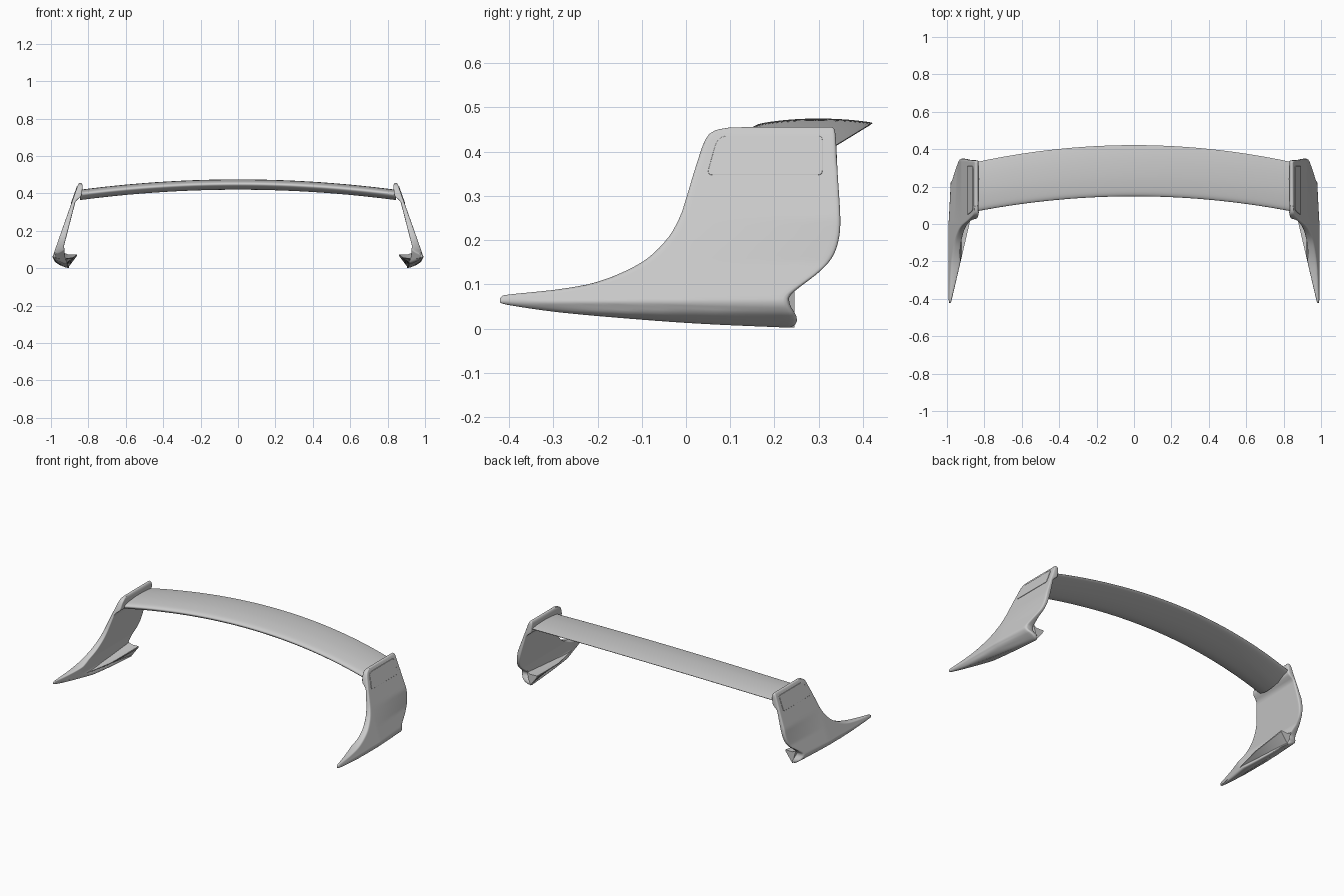
import bpy, bmesh
from mathutils import Vector

if "Cube" in bpy.data.objects:
    bpy.data.objects.remove(bpy.data.objects["Cube"])


def lerp_table(tab, v):
    if v <= tab[0][0]:
        return tab[0][1]
    for (a, fa), (b, fb) in zip(tab, tab[1:]):
        if v <= b:
            return fa + (fb - fa) * (v - a) / (b - a)
    return tab[-1][1]


def spline(pts, sub=8, closed=False):
    """Catmull-Rom curve through 2D points."""
    p = [Vector(q) for q in pts]
    n = len(p)
    get = (lambda i: p[i % n]) if closed else (lambda i: p[max(0, min(n - 1, i))])
    out = []
    for i in range(n if closed else n - 1):
        a, b, c, d = (get(i + k) for k in (-1, 0, 1, 2))
        for j in range(sub):
            t = j / sub
            out.append(0.5 * (2 * b + (c - a) * t + (2 * a - 5 * b + 4 * c - d) * t * t
                              + (3 * b - a - 3 * c + d) * t ** 3))
    return out if closed else out + [p[-1]]


def at(curve, u):
    """Point at fraction u of the curve's length."""
    ls = [0]
    for a, b in zip(curve, curve[1:]):
        ls.append(ls[-1] + (b - a).length)
    return Vector((lerp_table([(l, c[0]) for l, c in zip(ls, curve)], u * ls[-1]),
                   lerp_table([(l, c[1]) for l, c in zip(ls, curve)], u * ls[-1])))


def make(name, verts, faces, mirror=True, angle=0.6, bevel=0):
    bm = bmesh.new()
    vs = [bm.verts.new(v) for v in verts]
    for f in faces:
        bm.faces.new([vs[i] for i in f])
    bmesh.ops.recalc_face_normals(bm, faces=bm.faces)
    me = bpy.data.meshes.new(name)
    bm.to_mesh(me)
    bm.free()
    ob = bpy.data.objects.new(name, me)
    bpy.context.collection.objects.link(ob)
    bpy.context.view_layer.objects.active = ob
    ob.select_set(True)
    bpy.ops.object.shade_smooth_by_angle(angle=angle)
    ob.select_set(False)
    if bevel:
        m = ob.modifiers.new("bevel", 'BEVEL')
        m.width, m.segments = bevel, 2
    if mirror:
        ob.modifiers.new("mirror", 'MIRROR')
    return ob


def loft(name, rings, **kw):
    n = len(rings[0])
    verts = [v for r in rings for v in r]
    faces = [(i * n + j, i * n + (j + 1) % n, (i + 1) * n + (j + 1) % n, (i + 1) * n + j)
             for i in range(len(rings) - 1) for j in range(n)]
    faces += [tuple(range(n)), tuple(range(len(verts) - n, len(verts)))]
    return make(name, verts, faces, **kw)


# Arched wing blade: airfoil section swept across the span
foil = spline([(.148, .45), (.156, .459), (.18, .466), (.24, .473), (.30, .475), (.36, .473),
               (.414, .467), (.42, .463), (.40, .453), (.34, .437), (.28, .425), (.22, .42),
               (.175, .428), (.154, .44)], 4, True)
rings = []
for i in range(49):
    x = -.845 + 1.69 * i / 48
    k = (x / .84) ** 2
    rings.append([(x, y - (.08 + .01 * (y - .15) / .27) * k, z - .055 * k) for y, z in foil])
loft("wing_blade", rings, mirror=False)

# Side profile of the end plate, as four boundary curves in (y, z)
bottom = spline([(-.421, .06), (-.40, .053), (-.28, .036), (-.1, .02), (.05, .01), (.235, .002)])
front = spline([(-.421, .06), (-.419, .072), (-.40, .077), (-.28, .09), (-.19, .109), (-.10, .15),
                (-.045, .2), (-.015, .25), (.002, .3), (.017, .35), (.033, .4), (.044, .428),
                (.062, .447), (.10, .455)])
top = spline([(.10, .455), (.2, .456), (.33, .456)])
rear = spline([(.235, .002), (.25, .012), (.249, .03), (.236, .052), (.234, .072), (.255, .092),
               (.30, .127), (.33, .16), (.345, .2), (.349, .25), (.343, .35), (.338, .44),
               (.33, .456)])
OUT = [(0, .925), (.01, .945), (.035, .98), (.06, .992), (.1, .978), (.2, .943), (.44, .858), (.456, .85)]
INN = [(0, .90), (.06, .925), (.12, .93), (.36, .868), (.385, .836), (.44, .83), (.456, .836)]
FOOT = [(-.42, .978), (0, .88), (.25, .86)]


def x_out(y, z):
    return lerp_table(OUT, z) - .05 * max(0, y) * max(0, min(1, (.25 - z) / .1))


def x_in(y, z):
    return min(max(lerp_table(INN, z), lerp_table(FOOT, y) if z < .3 else 0), x_out(y, z) - .012)


# End plate: blended patch between the four curves, given thickness with a rounded rim
def steps(n):
    return [0, .004, .012] + [.025 + .95 * i / n for i in range(n + 1)] + [.988, .996, 1]


S, T = steps(40), steps(44)
fc, rc = [at(front, t) for t in T], [at(rear, t) for t in T]
bc, tc = [at(bottom, s) for s in S], [at(top, s) for s in S]
ns, nt = len(S), len(T)
skin = {1: [], -1: []}
for j, t in enumerate(T):
    for i, s in enumerate(S):
        y, z = ((1 - s) * fc[j] + s * rc[j] + (1 - t) * bc[i] + t * tc[i]
                - (1 - s) * (1 - t) * bc[0] - s * (1 - t) * bc[-1]
                - (1 - s) * t * tc[0] - s * t * tc[-1])
        a, b = x_out(y, z), x_in(y, z)
        f = (.5, .8, .95, 1)[min(i, j, ns - 1 - i, nt - 1 - j, 3)]
        for side in (1, -1):
            skin[side].append(((a + b) / 2 + side * f * (a - b) / 2, y, z))
N = ns * nt
faces = []
for off in (0, N):
    faces += [(off + j * ns + i, off + j * ns + i + 1, off + (j + 1) * ns + i + 1, off + (j + 1) * ns + i)
              for j in range(nt - 1) for i in range(ns - 1)]
rim = ([i for i in range(ns)] + [j * ns + ns - 1 for j in range(1, nt)]
       + [(nt - 1) * ns + i for i in range(ns - 2, -1, -1)] + [j * ns for j in range(nt - 2, 0, -1)])
faces += [(a, b, b + N, a + N) for a, b in zip(rim, rim[1:] + rim[:1])]
make("end_plate", skin[1] + skin[-1], faces, angle=.9)

# Foot flange: widens rearwards along the inner base of the plate
low = [(p[0], p[1]) for p in bottom]
rings = []
for i in range(25):
    y = -.415 + .66 * i / 24
    k = (y + .42) / .67
    zb, xf = lerp_table(low, y), lerp_table(FOOT, y)
    zi = zb + .065 * k
    xo, xl = x_out(y, zb) - .008, x_in(y, zi + .035 * k) + .01
    rings.append([(xo, y, zb), (xf, y, zi), (xf, y, zi + .008 * k),
                  (xf + .6 * (xl - xf), y, zi + .006 * k), (xf + .85 * (xl - xf), y, zi + .015 * k),
                  (xl, y, zi + .04 * k)])
loft("foot_flange", rings)

# Rounded panel on the outer face near the top
corners = [((.047, .347), .014), ((.309, .347), .012), ((.309, .436), .012), ((.072, .436), .024)]
outline = []
for i, (c, r) in enumerate(corners):
    c = Vector(c)
    a = c + r * (Vector(corners[i - 1][0]) - c).normalized()
    b = c + r * (Vector(corners[(i + 1) % 4][0]) - c).normalized()
    outline += [(1 - t) ** 2 * a + 2 * t * (1 - t) * c + t * t * b for t in (0, .2, .4, .6, .8, 1)]
loft("side_panel", [[(x_out(y, z) + d, y, z) for y, z in outline] for d in (-.008, .003)],
     angle=.5, bevel=.001)
